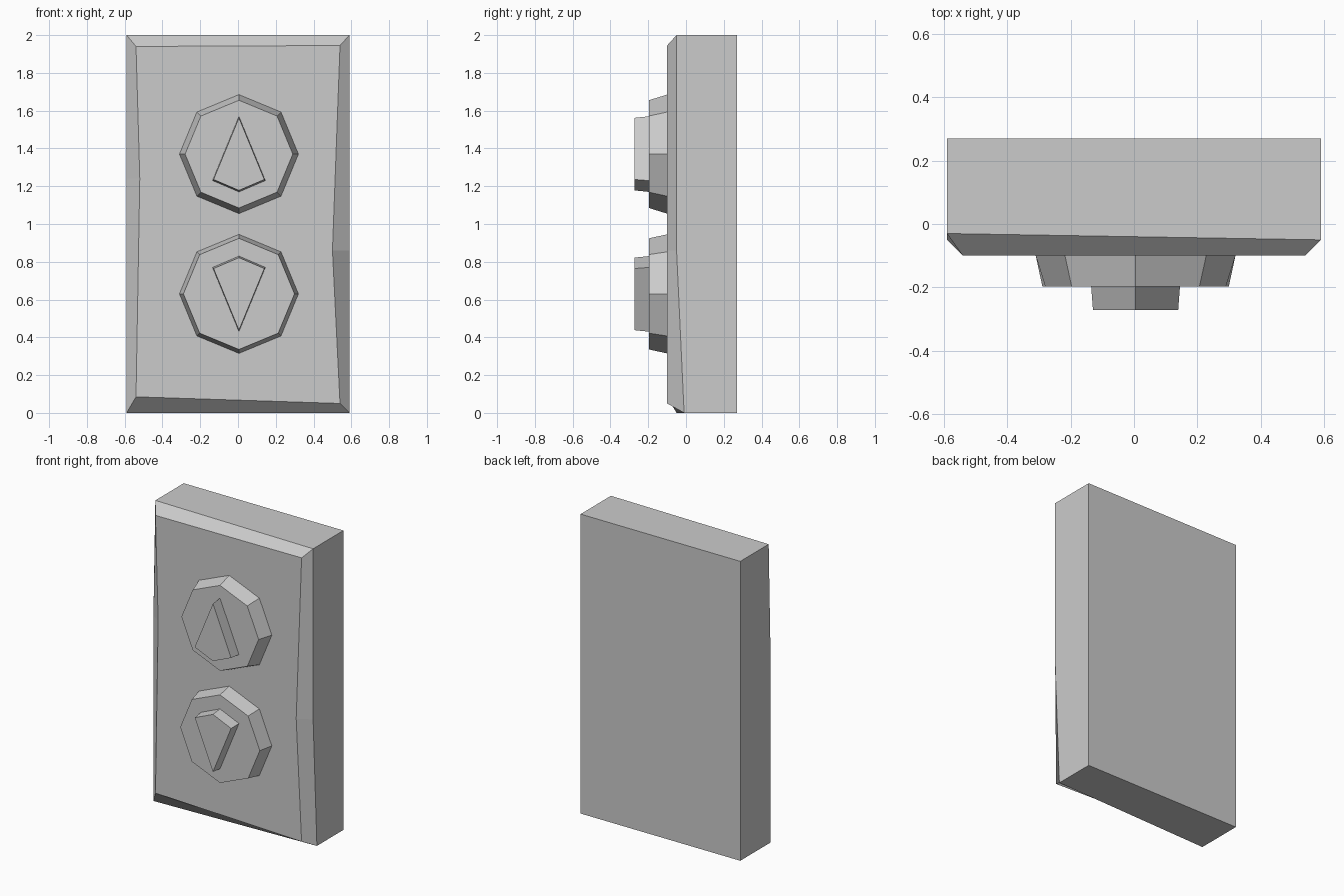
import bpy, bmesh, math
from mathutils import Vector

cube = bpy.data.objects.get("Cube")
if cube:
    bpy.data.objects.remove(cube)

grey = bpy.data.materials.new("plain_grey")
grey.use_nodes = True
colour = (0.6, 0.6, 0.6, 1)
grey.diffuse_color = colour
grey.node_tree.nodes["Principled BSDF"].inputs["Base Color"].default_value = colour


def loft(name, loops):
    """Bridge matching loops of points and cap both ends."""
    bm = bmesh.new()
    rings = [[bm.verts.new(p) for p in loop] for loop in loops]
    for a, b in zip(rings, rings[1:]):
        for i in range(len(a)):
            j = (i + 1) % len(a)
            bm.faces.new((a[i], a[j], b[j], b[i]))
    bm.faces.new(rings[0])
    bm.faces.new(rings[-1])
    bmesh.ops.recalc_face_normals(bm, faces=bm.faces)
    mesh = bpy.data.meshes.new(name)
    bm.to_mesh(mesh)
    bm.free()
    mesh.materials.append(grey)
    obj = bpy.data.objects.new(name, mesh)
    bpy.context.collection.objects.link(obj)
    return obj


def at_depth(outline, y):
    return [Vector((x, y, z)) for x, z in outline]


# Wall plate with an uneven, hand-chipped front bevel
W = 0.59
outline = [(-W, 2), (W, 2), (W, 0.86), (W, 0), (-W, 0), (-W, 1.24)]
rim_depth = [-0.03, -0.05, -0.05, -0.01, -0.05, -0.05]
face = [(-0.54, 1.94), (0.54, 1.945), (0.5, 0.86), (0.54, 0.05), (-0.54, 0.085), (-0.52, 1.24)]
rim = [Vector((x, y, z)) for (x, z), y in zip(outline, rim_depth)]
loft("wall_plate", [at_depth(outline, 0.27), rim, at_depth(face, -0.1)])


# Octagonal buttons, each with a raised kite-shaped arrow
def octagon(radius, cz):
    return [(0.005 + radius * math.sin(i * math.pi / 4), cz + radius * math.cos(i * math.pi / 4))
            for i in range(8)]


def kite(scale, cz, up):
    points = [(0, 0.2), (0.14, -0.14), (0, -0.2), (-0.14, -0.14)]
    return [(0.005 + x * scale, cz + z * scale * up) for x, z in points]


for label, cz, tip, up in (("up", 1.37, 0.285, 1), ("down", 0.63, 0.294, -1)):
    loft(label + "_button", [at_depth(octagon(0.315, cz), -0.1), at_depth(octagon(tip, cz), -0.197)])
    loft(label + "_arrow", [at_depth(kite(1, cz, up), -0.197), at_depth(kite(0.96, cz, up), -0.272)])
